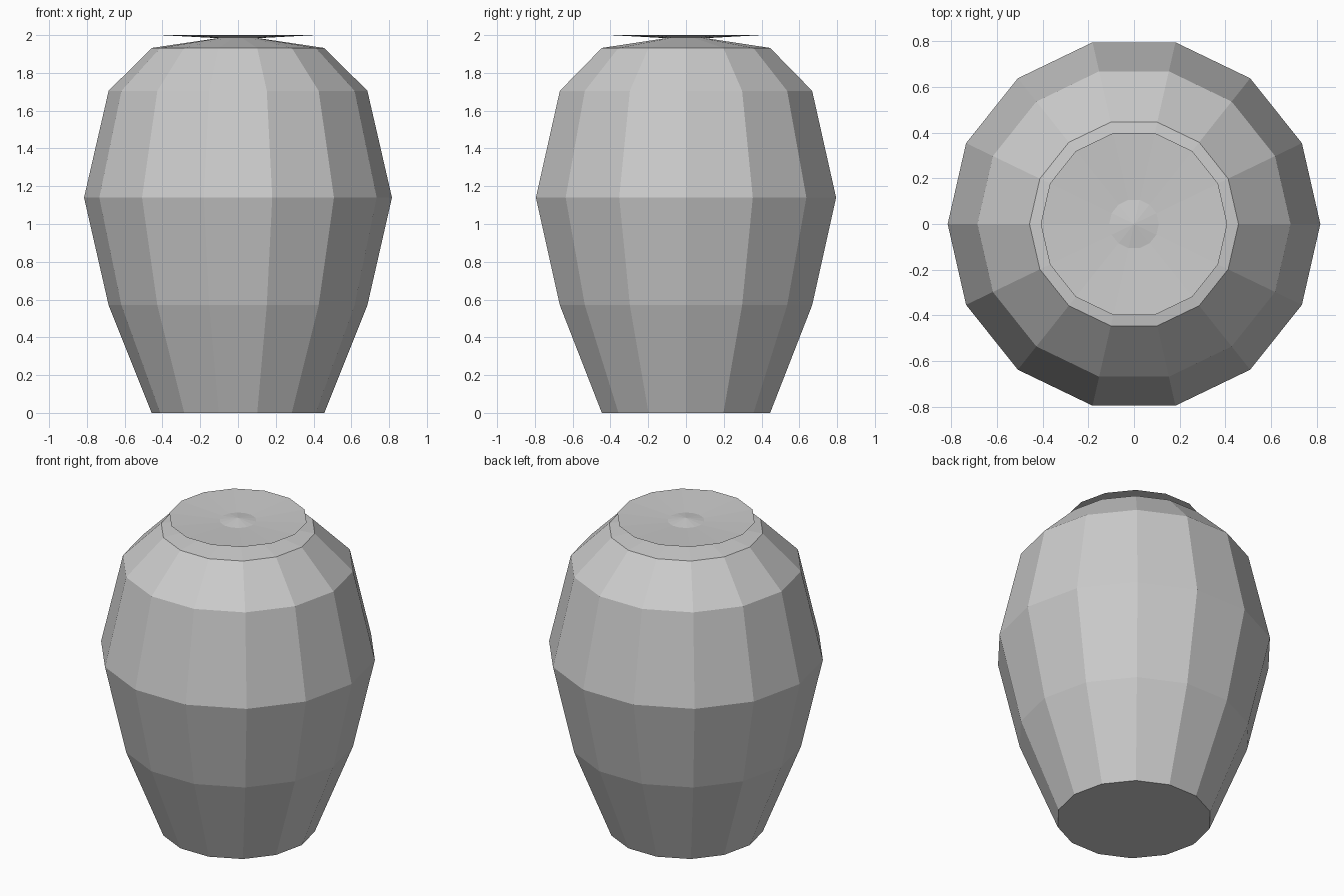
import bpy
import bmesh
from math import cos, sin, tau

cube = bpy.data.objects.get("Cube")
if cube:
    bpy.data.objects.remove(cube, do_unlink=True)

SIDES = 14

# Single grey clay material
clay = bpy.data.materials.new("grey clay")
clay.use_nodes = True
grey = (0.6, 0.6, 0.6, 1)
clay.diffuse_color = grey
clay.node_tree.nodes["Principled BSDF"].inputs["Base Color"].default_value = grey


def lathe(name, profile, cap_bottom=False):
    """Spin (radius, height) points into a faceted part; radius 0 makes a tip."""
    bm = bmesh.new()
    rings = []
    for r, z in profile:
        if r == 0:
            rings.append([bm.verts.new((0, 0, z))] * SIDES)
        else:
            rings.append([bm.verts.new((r * cos(tau * i / SIDES), r * sin(tau * i / SIDES), z))
                          for i in range(SIDES)])
    for low, high in zip(rings, rings[1:]):
        for i in range(SIDES):
            j = (i + 1) % SIDES
            corners = [low[i], low[j], high[j], high[i]]
            bm.faces.new(list(dict.fromkeys(corners)))
    if cap_bottom:
        bm.faces.new(rings[0][::-1])
    mesh = bpy.data.meshes.new(name)
    bm.to_mesh(mesh)
    bm.free()
    mesh.materials.append(clay)
    obj = bpy.data.objects.new(name, mesh)
    bpy.context.collection.objects.link(obj)
    return obj


# Faceted jar body with a closed base
lathe("jar_body", [(0.457, 0), (0.685, 0.57), (0.815, 1.14), (0.685, 1.705), (0.457, 1.932)],
      cap_bottom=True)

# Shallow cone closing the mouth; its tip pokes through the lid
lathe("shoulder_cone", [(0.457, 1.932), (0, 2.0)])

# Thin dished lid, sloping down from its rim to the centre
lathe("dished_lid", [(0, 1.978), (0.408, 2.0)][::-1])
